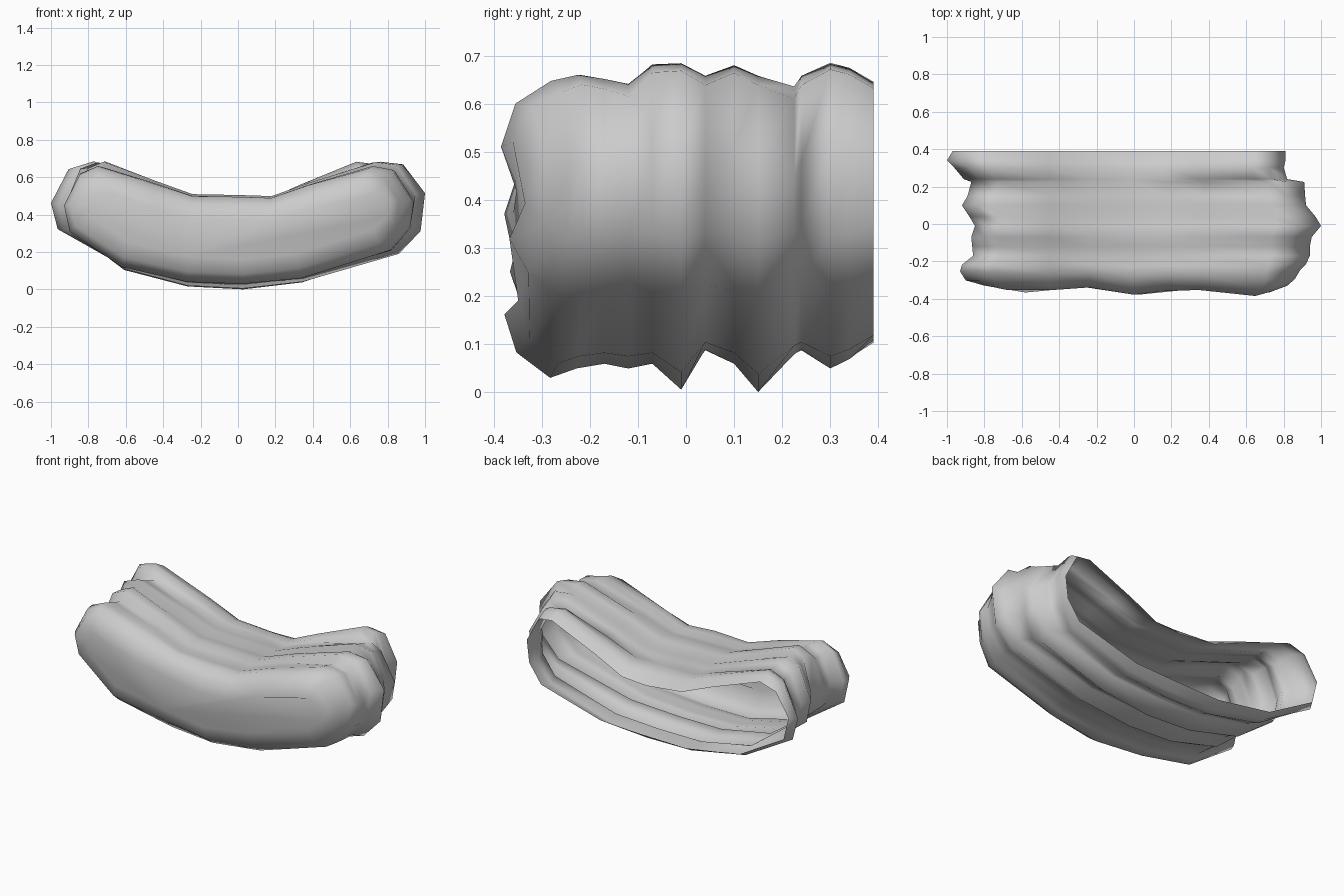
import bpy, bmesh, math

if "Cube" in bpy.data.objects:
    bpy.data.objects.remove(bpy.data.objects["Cube"])

# Curved cross-section seen from the front (x scaled per ring), counter-clockwise from left tip
bottom = [(-1, .45), (-.97, .31), (-.68, .12), (-.3, .04), (.03, .03), (.38, .06), (.88, .2), (.98, .32)]
top = [(1, .48), (.9, .64), (.79, .66), (.42, .56), (.2, .49), (0, .495), (-.27, .5), (-.5, .57), (-.82, .66), (-.92, .62)]

# Folds from front to back: y, left reach, right reach, underside shift, top shift, thickness, mid dip
rings = [
    (-.39, .8, .82, 0, 0, .45, 0),
    (-.365, .9, .86, 0, 0, .78, 0),
    (-.29, .93, .89, 0, -.02, 1, 0),
    (-.23, .92, .92, .02, 0, 1, 0),
    (-.17, .86, .94, .03, -.01, 1, .01),
    (-.12, .865, .94, .02, -.03, 1, 0),
    (-.07, .87, .95, .03, .03, 1, -.01),
    (-.01, .85, 1.0, -.025, .035, 1, -.005),
    (.04, .88, .97, .06, 0, 1, .01),
    (.1, .92, .92, .03, .03, 1, 0),
    (.15, .89, .915, -.03, 0, 1, .01),
    (.225, .87, .91, .05, -.035, 1, .01),
    (.24, .91, .82, .06, 0, 1, .01),
    (.3, .96, .8, .02, .04, 1, .01),
    (.34, 1.0, .81, .04, .03, 1, .03),
    (.39, .97, .81, .08, 0, 1, .08),
]
BODY = .9  # common reach; individual reaches only act towards the tips


def section(bm, y, left, right, low, high, thick, dip):
    verts = []
    for pts, is_top in ((bottom, False), (top, True)):
        for x, z in pts:
            mid = .27 + .19 * x * x
            z = mid + (z - mid) * thick
            if is_top:
                z += high * x * x - dip * (1 - abs(x))
            else:
                z += low * (1 - .7 * min(1, abs(x)))
            base = min(BODY, right) if x > 0 else BODY
            reach = right if x > 0 else left
            px = x * (base + (reach - base) * x * x)
            # wavy front edge, fading out behind the first rings
            wave = .018 * (1 - math.cos(math.tau * px / .57)) + .012 - .02 * px + max(0, px - .7) * .25
            fade = max(0, min(1, (-.2 - y) / .15))
            verts.append(bm.verts.new((px, y + wave * fade, z)))
    return verts


# Folded curved shell, closed and rounded at the front, open at the back
bm = bmesh.new()
loops = [section(bm, *r) for r in rings]
n = len(loops[0])
for a, b in zip(loops, loops[1:]):
    for i in range(n):
        j = (i + 1) % n
        bm.faces.new((a[i], a[j], b[j], b[i]))
bm.faces.new(loops[0])
bmesh.ops.recalc_face_normals(bm, faces=bm.faces)
for f in bm.faces:
    f.smooth = True
mesh = bpy.data.meshes.new("folded_shell")
bm.to_mesh(mesh)
bm.free()
bpy.context.collection.objects.link(bpy.data.objects.new("folded_shell", mesh))
